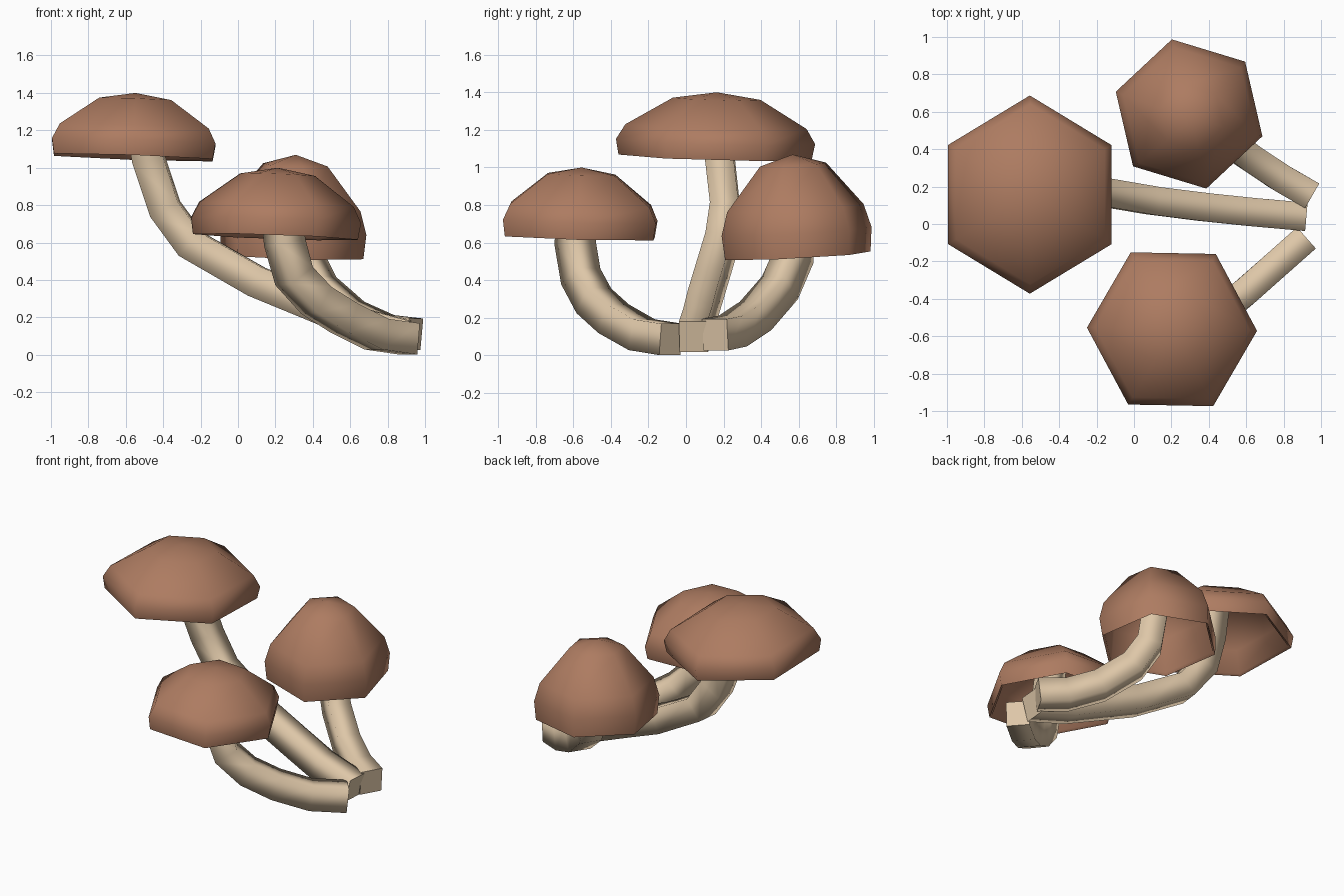
import bpy
import bmesh
import math
from mathutils import Vector, Matrix

cube = bpy.data.objects.get("Cube")
if cube:
    bpy.data.objects.remove(cube, do_unlink=True)


def make_material(name, color):
    mat = bpy.data.materials.new(name)
    mat.use_nodes = True
    mat.diffuse_color = color
    mat.node_tree.nodes["Principled BSDF"].inputs["Base Color"].default_value = color
    return mat


def make_object(name, bm, mat):
    bmesh.ops.recalc_face_normals(bm, faces=bm.faces)
    mesh = bpy.data.meshes.new(name)
    bm.to_mesh(mesh)
    bm.free()
    mesh.materials.append(mat)
    obj = bpy.data.objects.new(name, mesh)
    bpy.context.collection.objects.link(obj)
    return obj


def bridge(bm, a, b):
    n = len(a)
    for i in range(n):
        j = (i + 1) % n
        bm.faces.new((a[i], a[j], b[j], b[i])).smooth = True


def fan(bm, ring, tip):
    for i in range(len(ring)):
        bm.faces.new((ring[i], ring[(i + 1) % len(ring)], tip)).smooth = True


# Cap shell from inner apex, around the rim, to outer apex: (radius, height)
INNER_TIP = 0.9
PROFILE = [(0.4, 0.82), (0.84, 0.45), (0.93, 0.03), (0.97, 0),
           (1, 0.24), (0.91, 0.47), (0.44, 0.9)]


def make_cap(name, center, size, turn, tilt):
    bm = bmesh.new()
    rings = []
    for r, h in PROFILE:
        angles = [math.radians(turn + 60 * k) for k in range(6)]
        rings.append([bm.verts.new((r * math.cos(a), r * math.sin(a), h)) for a in angles])
    for a, b in zip(rings, rings[1:]):
        bridge(bm, a, b)
    fan(bm, rings[0], bm.verts.new((0, 0, INNER_TIP)))
    fan(bm, rings[-1], bm.verts.new((0, 0, 1)))
    place = (Matrix.Translation(center)
             @ Matrix.Rotation(math.radians(tilt[0]), 4, 'X')
             @ Matrix.Rotation(math.radians(tilt[1]), 4, 'Y')
             @ Matrix.Diagonal((*size, 1)))
    bmesh.ops.transform(bm, matrix=place, verts=bm.verts)
    obj = make_object(name, bm, cap_mat)
    obj.data.set_sharp_from_angle(angle=math.radians(65))


# Square-section stalk swept along a path
def make_stalk(name, path, half_w=0.076, half_h=0.084):
    pts = [Vector(p) for p in path]
    bm = bmesh.new()
    rings = []
    up = Vector((0, 0, 1))
    for i, p in enumerate(pts):
        back = (p - pts[max(i - 1, 0)]).normalized()
        ahead = (pts[min(i + 1, len(pts) - 1)] - p).normalized()
        t = (back + ahead).normalized()
        up = (up - t * up.dot(t)).normalized()
        side = t.cross(up)
        rings.append([bm.verts.new(p + side * half_w * u + up * half_h * v)
                      for u, v in ((-1, -1), (1, -1), (1, 1), (-1, 1))])
    for a, b in zip(rings, rings[1:]):
        bridge(bm, a, b)
    bm.faces.new(rings[0])
    bm.faces.new(rings[-1])
    make_object(name, bm, stalk_mat)


cap_mat = make_material("cap_brown", (0.42, 0.2, 0.12, 1))
stalk_mat = make_material("stalk_cream", (0.73, 0.57, 0.39, 1))

make_cap("tall_cap", (-0.56, 0.155, 1.055), (0.505, 0.53, 0.345), 30, (-1.5, 2))
make_cap("front_cap", (0.2, -0.565, 0.63), (0.455, 0.47, 0.37), -1, (-1.5, 2))
make_cap("back_cap", (0.29, 0.595, 0.53), (0.41, 0.41, 0.54), -17, (3, 2))

make_stalk("tall_stalk", [
    (0.9, 0.04, 0.1), (0.62, 0.065, 0.175), (0.38, 0.09, 0.275), (0.1, 0.125, 0.39),
    (-0.25, 0.185, 0.59), (-0.39, 0.21, 0.78), (-0.48, 0.18, 1.05), (-0.53, 0.16, 1.33)])
make_stalk("front_stalk", [
    (0.915, -0.08, 0.085), (0.74, -0.235, 0.11), (0.57, -0.385, 0.195), (0.42, -0.49, 0.29),
    (0.3, -0.56, 0.42), (0.25, -0.59, 0.6), (0.22, -0.57, 0.93)])
make_stalk("back_stalk", [
    (0.945, 0.155, 0.11), (0.78, 0.25, 0.13), (0.6, 0.37, 0.21), (0.43, 0.5, 0.36),
    (0.35, 0.57, 0.52), (0.29, 0.6, 0.97)])
